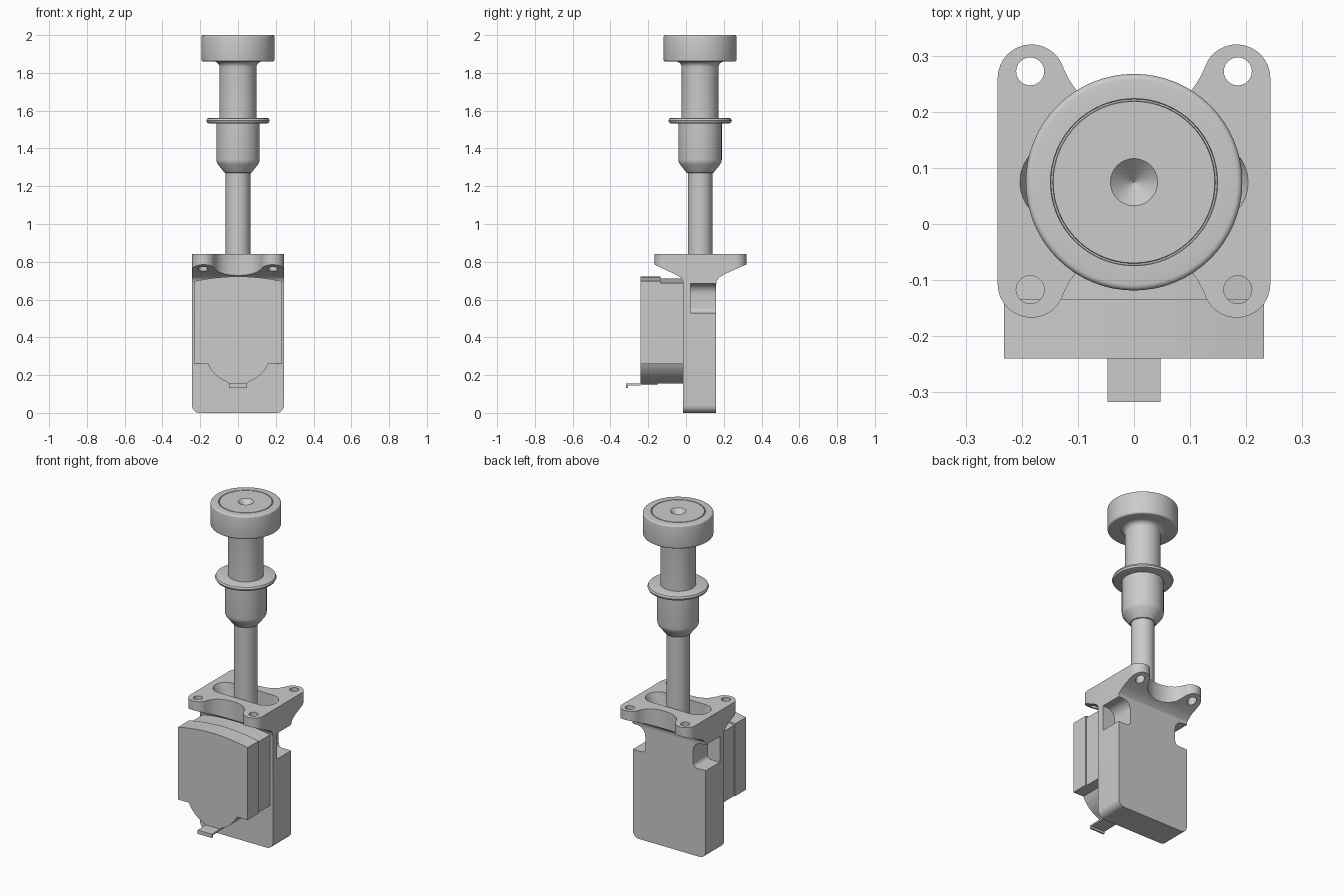
import bpy, bmesh
from math import sin, cos, radians, sqrt

if "Cube" in bpy.data.objects:
    bpy.data.objects.remove(bpy.data.objects["Cube"])

CY = 0.0745   # y of the plunger axis


def arc(cx, cy, r, a0, a1, n=8):
    return [(cx + r * cos(radians(a0 + (a1 - a0) * i / n)),
             cy + r * sin(radians(a0 + (a1 - a0) * i / n))) for i in range(n + 1)]


def finish(name, bm):
    bmesh.ops.remove_doubles(bm, verts=bm.verts, dist=1e-5)
    bmesh.ops.recalc_face_normals(bm, faces=bm.faces)
    me = bpy.data.meshes.new(name)
    bm.to_mesh(me)
    bm.free()
    ob = bpy.data.objects.new(name, me)
    bpy.context.collection.objects.link(ob)
    return ob


def prism(name, pts, axis, a, b):
    """Extrude a 2D outline along x (pts = y,z), y (x,z) or z (x,y)."""
    put = {'x': lambda p, t: (t, p[0], p[1]), 'y': lambda p, t: (p[0], t, p[1]),
           'z': lambda p, t: (p[0], p[1], t)}[axis]
    bm = bmesh.new()
    lo = [bm.verts.new(put(p, a)) for p in pts]
    hi = [bm.verts.new(put(p, b)) for p in pts]
    n = len(pts)
    bm.faces.new(lo)
    bm.faces.new(hi)
    for i in range(n):
        bm.faces.new((lo[i], lo[(i + 1) % n], hi[(i + 1) % n], hi[i]))
    return finish(name, bm)


def lathe(name, prof, n=64):
    """Revolve (radius, z) points about the plunger axis."""
    bm = bmesh.new()
    rings = [[bm.verts.new((r * cos(radians(360 * i / n)), CY + r * sin(radians(360 * i / n)), z))
              for i in range(n)] for r, z in prof]
    for p, q in zip(rings, rings[1:]):
        for i in range(n):
            j = (i + 1) % n
            bm.faces.new((p[i], p[j], q[j], q[i]))
    bm.faces.new(rings[0])
    bm.faces.new(rings[-1])
    return finish(name, bm)


def boolean(ob, tool, op):
    m = ob.modifiers.new(op, 'BOOLEAN')
    m.object, m.operation, m.solver = tool, op, 'EXACT'
    bpy.context.view_layer.objects.active = ob
    bpy.ops.object.modifier_apply(modifier=m.name)
    bpy.data.objects.remove(tool)


def smooth(ob):
    bpy.ops.object.select_all(action='DESELECT')
    ob.select_set(True)
    bpy.context.view_layer.objects.active = ob
    bpy.ops.object.shade_smooth_by_angle(angle=radians(32))


def mirrored(half):
    """Complete a right-half outline with its left half."""
    return half + [(-x, v) for x, v in reversed(half) if x > 1e-6]


# Flange: four-lobed plan outline, flared underside
FY = 0.0765
q = arc(0.183, 0.1835, 0.06, 0, 90) + arc(0.183, 0.1835, 0.06, 97, 165) + \
    [(0.114, 0.178), (0.100, 0.158), (0.075, 0.14), (0.04, 0.1275), (0, 0.1235)]
right = [(x, FY - y) for x, y in reversed(q)] + [(x, FY + y) for x, y in q]
plan = right + [(-x, y) for x, y in reversed(right) if x > 1e-6]
housing = prism("housing", plan, 'z', 0.6, 0.84)
side = [(-0.3, 0.9), (-0.3, 0.785), (-0.167, 0.785), (-0.06, 0.735), (-0.03, 0.718), (-0.018, 0.702),
        (-0.015, 0.685), (0.16, 0.685), (0.163, 0.702), (0.178, 0.718), (0.205, 0.735),
        (0.318, 0.785), (0.45, 0.785), (0.45, 0.9)]
boolean(housing, prism("flare", side, 'x', -0.4, 0.4), 'INTERSECT')

# Main body with rounded lower corners
body = mirrored([(0, 0)] + arc(0.203, 0.04, 0.04, -90, 0) + [(0.243, 0.77), (0, 0.77)])
boolean(housing, prism("body", body, 'y', -0.015, 0.16), 'UNION')

# Screw holes, side notches and travel slot
for s in (-1, 1):
    for y in (-0.117, 0.272):
        hole = prism("hole", arc(s * 0.185, y, 0.025, 0, 345, 23), 'z', 0.6, 1)
        boolean(housing, hole, 'DIFFERENCE')
    notch = [(0.3, 0.53)] + arc(0.185, 0.555, 0.025, 270, 180, 5) + \
        arc(0.215, 0.63, 0.055, 180, 90, 8) + [(0.3, 0.685)]
    cut = prism("notch", [(s * x, z) for x, z in notch], 'y', 0.025, 0.3)
    boolean(housing, cut, 'DIFFERENCE')
slot_pts = arc(0.14, CY, 0.072, -90, 90, 16) + arc(-0.14, CY, 0.072, 90, 270, 16)
slot = prism("slot", slot_pts, 'z', 0.72, 0.86)
for v in slot.data.vertices:
    if v.co.z < 0.8:
        v.co.x *= 0.72
boolean(housing, slot, 'DIFFERENCE')
smooth(housing)


# Switch case: domed top, round lower lobe, two depth steps
def case(name, w, top, y0, y1):
    r, cz = 0.174, 0.329
    low = [(0.045, 0.155)] + [(x, cz - sqrt(r * r - x * x)) for x in
                              (0.06, 0.08, 0.1, 0.12, 0.14, 0.15, 0.16)]
    dome = [(w * k / 8, top - 0.025 * (k / 8) ** 2) for k in range(8, -1, -1)]
    ob = prism(name, mirrored([(0, 0.155)] + low + [(w, 0.26)] + dome), 'y', y0, y1)
    smooth(ob)


case("switch_case_front", 0.232, 0.722, -0.24, -0.135)
case("switch_case_rear", 0.225, 0.712, -0.135, -0.014)

# Release tab with a turned-down lip
prism("release_tab", [(-0.15, 0.158), (-0.317, 0.155), (-0.317, 0.132), (-0.307, 0.132),
                      (-0.307, 0.145), (-0.15, 0.148)], 'x', -0.047, 0.047)

# Plunger shaft, collar and ring, then knob with groove and dimple
smooth(lathe("shaft", [(0.065, 0.71), (0.065, 1.28)]))
smooth(lathe("collar", [(0.066, 1.27), (0.072, 1.272), (0.108, 1.318), (0.113, 1.328),
                        (0.115, 1.34), (0.115, 1.54)]))
smooth(lathe("collar_ring", [(0.155, 1.533), (0.163, 1.536), (0.168, 1.547), (0.163, 1.558),
                             (0.155, 1.561)]))
fillet = [(0.128 - 0.03 * cos(radians(a)), 1.83 + 0.03 * sin(radians(a))) for a in range(0, 91, 15)]
knob = [(0.098, 1.55)] + fillet + arc(0.183, 1.87, 0.01, -90, 0, 4) + \
    arc(0.183, 1.99, 0.01, 0, 90, 4) + [(0.149, 2.0), (0.148, 1.994), (0.145, 1.994), (0.144, 2.0),
                                        (0.042, 2.0), (0.001, 1.96)]
smooth(lathe("knob", knob))
